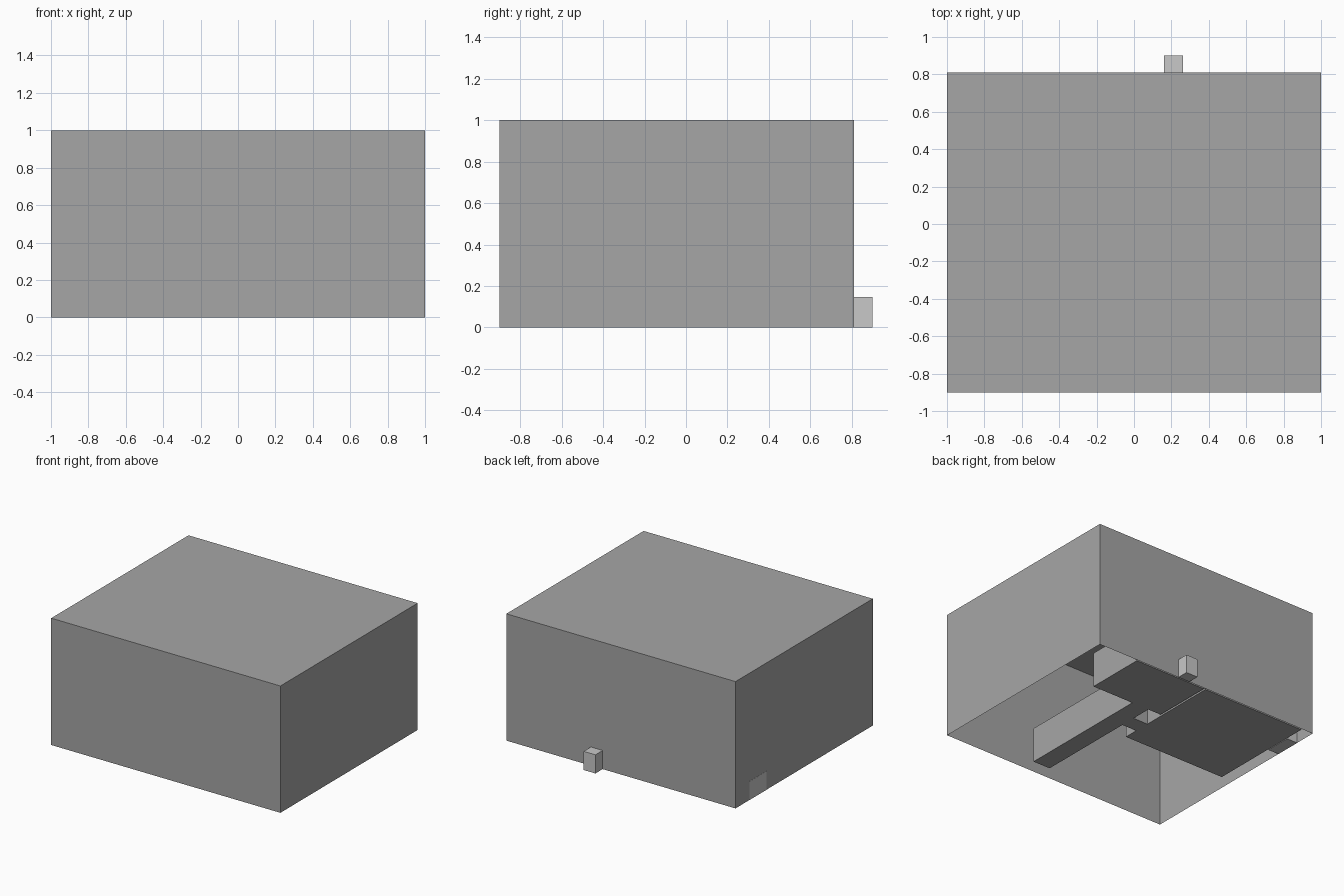
import bpy, bmesh

if "Cube" in bpy.data.objects:
    bpy.data.objects.remove(bpy.data.objects["Cube"])


def material(name, value):
    m = bpy.data.materials.new(name)
    m.diffuse_color = (value, value, value, 1)
    m.use_nodes = True
    m.node_tree.nodes["Principled BSDF"].inputs["Base Color"].default_value = m.diffuse_color
    return m


GREY = material("mid_grey", 0.381)
LIGHT = material("light_grey", 0.578)


def finish(name, bm, mat):
    mesh = bpy.data.meshes.new(name)
    bm.to_mesh(mesh)
    bm.free()
    mesh.materials.append(mat)
    obj = bpy.data.objects.new(name, mesh)
    bpy.context.collection.objects.link(obj)
    return obj


def prism(name, outline, height, mat, open_bottom=False):
    """Extrude a floor outline upward from the ground."""
    bm = bmesh.new()
    base = bm.faces.new([bm.verts.new((x, y, 0)) for x, y in outline])
    top = bmesh.ops.extrude_face_region(bm, geom=[base], use_keep_orig=True)
    verts = [g for g in top["geom"] if isinstance(g, bmesh.types.BMVert)]
    bmesh.ops.translate(bm, verts=verts, vec=(0, 0, height))
    bmesh.ops.recalc_face_normals(bm, faces=bm.faces)
    if open_bottom:
        floor = [f for f in bm.faces if f.calc_center_median().z < 1e-5]
        bmesh.ops.delete(bm, geom=floor, context='FACES_ONLY')
    return finish(name, bm, mat)


def rect(x0, x1, y0, y1):
    return [(x0, y0), (x1, y0), (x1, y1), (x0, y1)]


# Outer shell, open underneath
prism("outer_shell", rect(-0.999, 1.0, -0.9, 0.81), 1.0, GREY, open_bottom=True)

# Connected rooms and corridor inside the shell
rooms = [
    (-0.90, -0.09), (0.0, -0.09), (0.0, 0.025), (0.13, 0.025),      # large room
    (0.13, -0.79), (0.28, -0.79), (0.28, 0.315),                    # corridor
    (0.645, 0.315), (0.645, 0.80), (0.015, 0.80), (0.015, 0.315),   # small room
    (0.13, 0.315), (0.13, 0.15), (0.0, 0.15),                       # link passage
    (0.0, 0.80), (-0.90, 0.80),
]
prism("inner_rooms", rooms, 0.276, GREY)

# Light door blocks: one outside the back wall, one set into the left wall
prism("back_door_block", rect(0.16, 0.262, 0.81, 0.90), 0.147, LIGHT)
prism("side_door_block", rect(-1.0, -0.905, 0.425, 0.635), 0.147, LIGHT)
